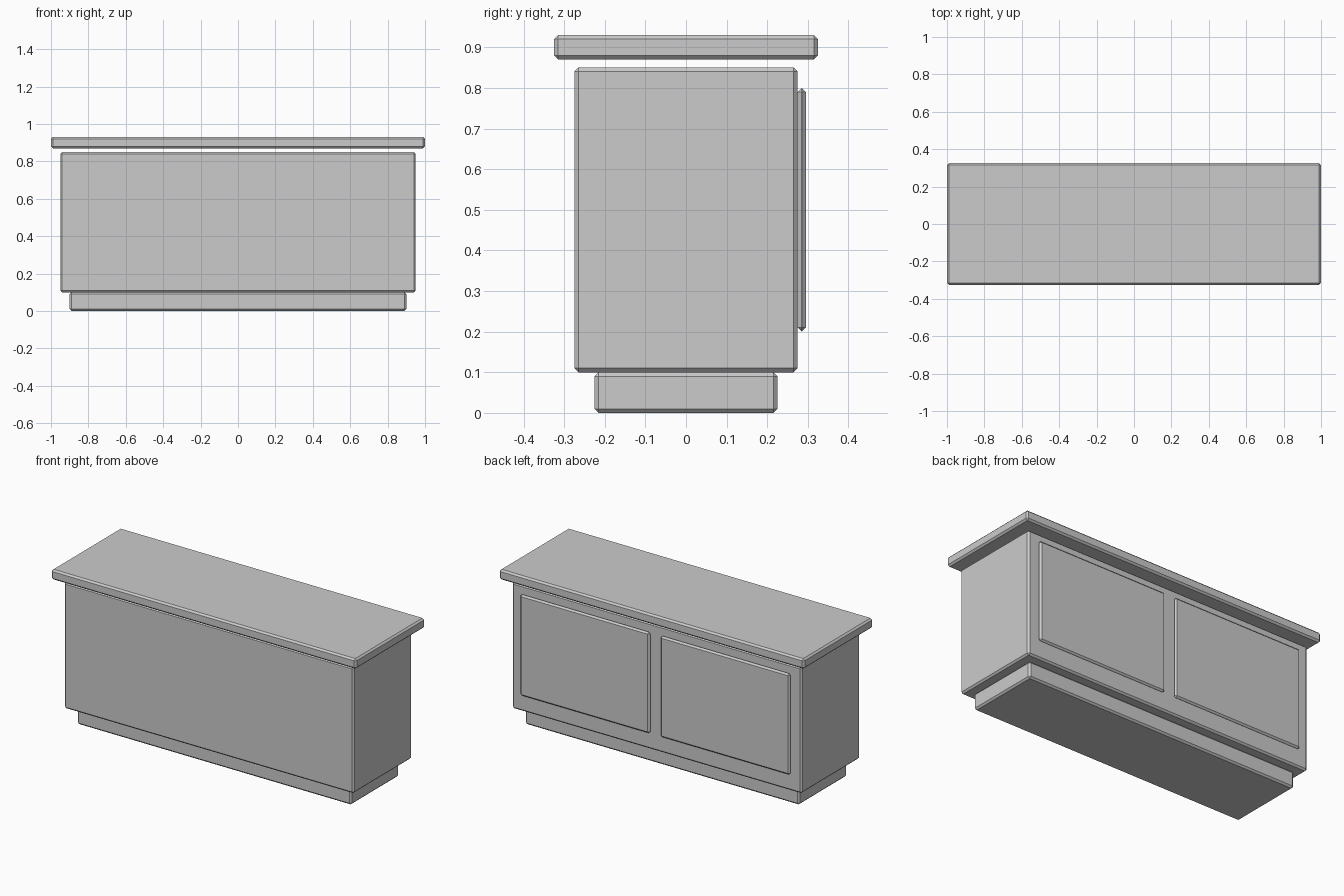
import bpy

if "Cube" in bpy.data.objects:
    bpy.data.objects.remove(bpy.data.objects["Cube"])


def bevelled_box(name, center, size, bevel=0.01):
    """Box with a flat one-segment chamfer on every edge."""
    bpy.ops.mesh.primitive_cube_add(size=1, location=center)
    ob = bpy.context.object
    ob.name = name
    ob.scale = size
    bpy.ops.object.transform_apply(location=False, rotation=False, scale=True)
    mod = ob.modifiers.new("chamfer", 'BEVEL')
    mod.width = bevel
    mod.segments = 1
    mod.limit_method = 'NONE'
    return ob


# Recessed base
bevelled_box("plinth", (0, 0, 0.05), (1.8, 0.45, 0.10))

# Main cabinet
bevelled_box("cabinet_body", (0, 0, 0.475), (1.9, 0.55, 0.75))

# Overhanging slab, with a thin gap above the cabinet
bevelled_box("countertop", (0, 0, 0.90), (2.0, 0.65, 0.06))

# Two raised door panels on the back
for side, label in ((-1, "left"), (1, "right")):
    bevelled_box(f"door_panel_{label}", (side * 0.46, 0.285, 0.50), (0.85, 0.02, 0.60), 0.0099)
